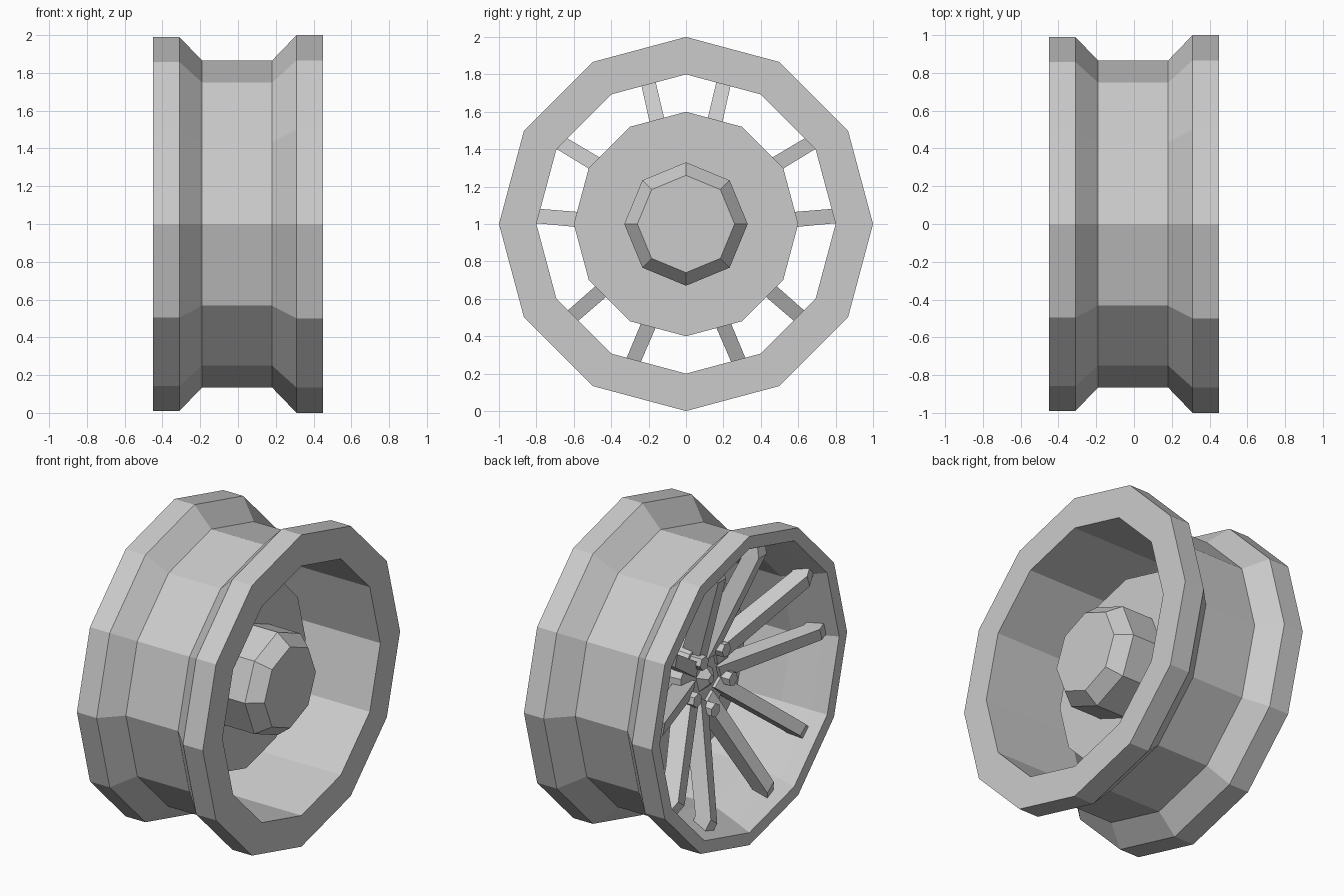
import bpy
from math import cos, sin, radians, tau

if "Cube" in bpy.data.objects:
    bpy.data.objects.remove(bpy.data.objects["Cube"])


def make(name, verts, faces):
    mesh = bpy.data.meshes.new(name)
    mesh.from_pydata(verts, [], faces)
    obj = bpy.data.objects.new(name, mesh)
    bpy.context.collection.objects.link(obj)
    return obj


def lathe(name, profile, sides, closed=False, start=0.0, centre=(0, 1)):
    """Spin (x, radius) points around an axis parallel to x."""
    n = len(profile)
    verts = []
    for i in range(sides):
        a = start + tau * i / sides
        verts += [(x, centre[0] + r * cos(a), centre[1] + r * sin(a)) for x, r in profile]
    faces = []
    for i in range(sides):
        j = (i + 1) % sides
        for k in range(n if closed else n - 1):
            m = (k + 1) % n
            faces.append((i * n + k, i * n + m, j * n + m, j * n + k))
    if not closed:
        faces.append([i * n for i in range(sides)][::-1])
        faces.append([i * n + n - 1 for i in range(sides)])
    # profiles run from -x to +x on the outside, so flip to face outwards
    return make(name, verts, [tuple(reversed(f)) for f in faces])


# Twelve-sided rim with two flanges and a dropped centre
lathe("rim", [(-.45, .99), (-.31, .99), (-.19, .865), (.18, .865), (.31, 1), (.45, 1),
              (.45, .8), (-.19, .8), (-.36, .87), (-.45, .91)], 12, closed=True)

# Brake disc and the octagonal hub on its inner side
lathe("brake_disc", [(0, .6), (.06, .6)], 12)
lathe("axle_hub", [(.05, .33), (.28, .33), (.37, .26)], 8)

# Spoke centre plate and pointed cap
lathe("centre_plate", [(-.13, .25), (.01, .27)], 10, start=radians(18))
lathe("centre_cap", [(-.18, .03), (-.12, .1)], 5, start=radians(90))

# Five pairs of dished spokes: distance out, sideways, front x, back x, half width
STATIONS = [(.12, .055, -.15, -.02, .045),
            (.77, .205, -.40, -.29, .04),
            (.87, .23, -.37, -.27, .04)]


def spoke(name, angle, side):
    ca, sa = cos(angle), sin(angle)
    verts, faces = [], []
    for u, v, front, back, w in STATIONS:
        for x, dv in ((front, -w), (front, w), (back, w), (back, -w)):
            t = side * (v + dv)
            verts.append((x, u * ca - t * sa, 1 + u * sa + t * ca))
    for s in (0, 4):
        for k in range(4):
            m = (k + 1) % 4
            faces.append((s + k, s + m, s + 4 + m, s + 4 + k))
    faces += [(3, 2, 1, 0), (8, 9, 10, 11)]
    if side > 0:
        faces = [tuple(reversed(f)) for f in faces]
    make(name, verts, faces)


for i in range(5):
    a = radians(90 + 72 * i)
    spoke(f"spoke_left_{i + 1}", a, 1)
    spoke(f"spoke_right_{i + 1}", a, -1)
    # Hexagonal wheel nut between each two pairs
    b = a + radians(36)
    lathe(f"wheel_nut_{i + 1}", [(-.21, .045), (-.1, .045)], 6, start=b,
          centre=(.19 * cos(b), 1 + .19 * sin(b)))
